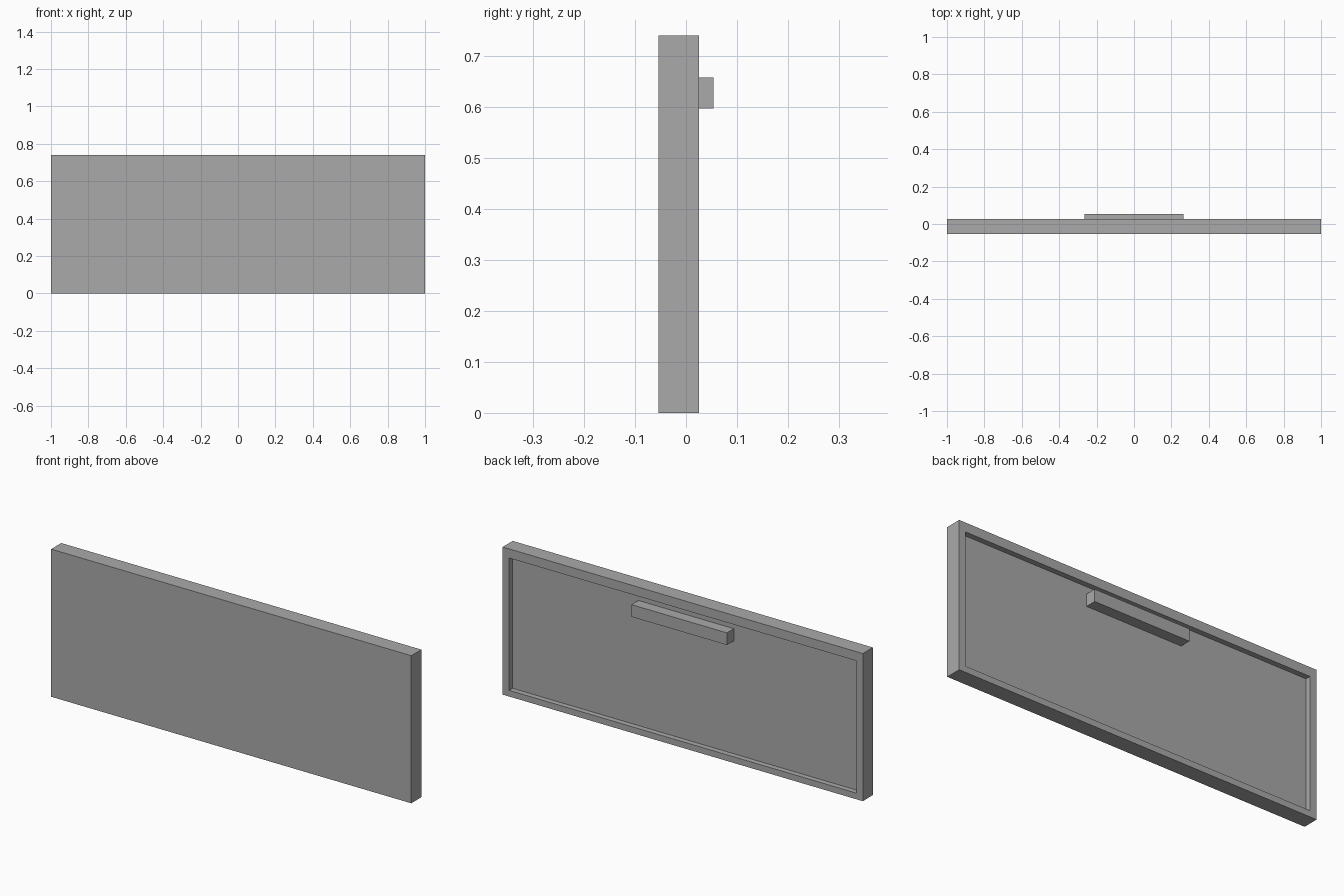
import bpy
import bmesh
from mathutils import Vector

cube = bpy.data.objects.get("Cube")
if cube:
    bpy.data.objects.remove(cube, do_unlink=True)

grey = bpy.data.materials.new("plain grey")
grey.use_nodes = True
colour = (0.4, 0.4, 0.4, 1)
grey.diffuse_color = colour
grey.node_tree.nodes["Principled BSDF"].inputs["Base Color"].default_value = colour


def box(name, low, high):
    """Add a box spanning two opposite corners."""
    low, high = Vector(low), Vector(high)
    bm = bmesh.new()
    bmesh.ops.create_cube(bm, size=1)
    bmesh.ops.scale(bm, vec=high - low, verts=bm.verts)
    bmesh.ops.translate(bm, vec=(low + high) / 2, verts=bm.verts)
    mesh = bpy.data.meshes.new(name)
    bm.to_mesh(mesh)
    bm.free()
    mesh.materials.append(grey)
    obj = bpy.data.objects.new(name, mesh)
    bpy.context.collection.objects.link(obj)
    return obj


half_width, height = 1.0, 0.741
front, back, floor = -0.054, 0.026, -0.001
side_rim, bottom_rim, top_rim = 0.036, 0.031, 0.046

# Front panel with a shallow recess in its back
panel = box("panel", (-half_width, front, 0), (half_width, back, height))
bm = bmesh.new()
bm.from_mesh(panel.data)
bm.normal_update()
back_face = max(bm.faces, key=lambda f: f.normal.y)
bmesh.ops.inset_individual(bm, faces=[back_face], thickness=0.02)
for v in back_face.verts:
    v.co.x = (half_width - side_rim) * (1 if v.co.x > 0 else -1)
    v.co.z = height - top_rim if v.co.z > height / 2 else bottom_rim
# Extrude the inner face inward to form the recess walls
bmesh.ops.inset_individual(bm, faces=[back_face], thickness=0, depth=floor - back)
bm.to_mesh(panel.data)
bm.free()

# Grip bar standing on the recess floor
box("grip_bar", (-0.265, floor, 0.598), (0.265, 0.054, 0.659))
